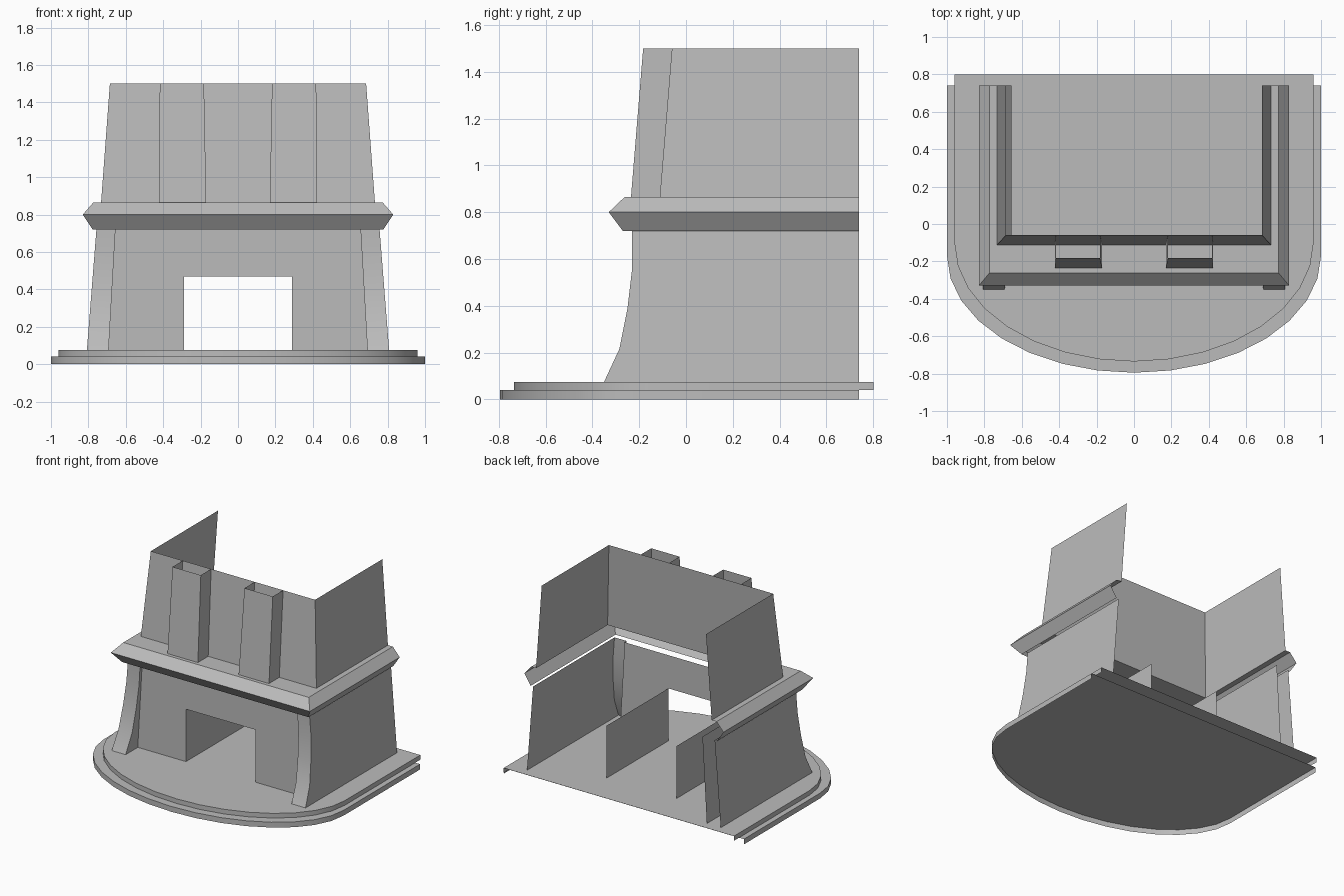
import bpy, bmesh, math

cube = bpy.data.objects.get("Cube")
if cube:
    bpy.data.objects.remove(cube, do_unlink=True)

stone = bpy.data.materials.new("grey_stone")
stone.use_nodes = True
GREY = (0.5, 0.5, 0.5, 1)
stone.diffuse_color = GREY
stone.node_tree.nodes["Principled BSDF"].inputs["Base Color"].default_value = GREY

BACK = 0.74       # rear edge of the walls
FLOOR = 0.075     # top of the hearth
WALL_TOP = 0.72   # underside of the mantel
SHELF = 0.865     # top of the mantel
TOP = 1.5


def finish(name, bm, smooth=False):
    mesh = bpy.data.meshes.new(name)
    bm.to_mesh(mesh)
    bm.free()
    mesh.materials.append(stone)
    obj = bpy.data.objects.new(name, mesh)
    bpy.context.collection.objects.link(obj)
    if smooth:
        bpy.ops.object.select_all(action='DESELECT')
        obj.select_set(True)
        bpy.context.view_layer.objects.active = obj
        bpy.ops.object.shade_smooth_by_angle(angle=math.radians(30))
    return obj


def loft(name, rows, smooth=False):
    """Open sheet running through equal-length rows of points."""
    bm = bmesh.new()
    grid = [[bm.verts.new(p) for p in row] for row in rows]
    for a, b in zip(grid, grid[1:]):
        for i in range(len(a) - 1):
            bm.faces.new((a[i], a[i + 1], b[i + 1], b[i]))
    return finish(name, bm, smooth)


def u_row(x, y, z):
    """Left rear, left front, right front, right rear corners."""
    return [(-x, BACK, z), (-x, y, z), (x, y, z), (x, BACK, z)]


def hearth_tier(name, half, back, centre, depth, low, high):
    """Rounded plate with a skirt, open below and behind."""
    outline = [(-half, back)]
    for i in range(17):
        a = math.pi + math.pi * i / 16
        outline.append((half * math.cos(a), centre + depth * math.sin(a)))
    outline.append((half, back))
    bm = bmesh.new()
    upper = [bm.verts.new((x, y, high)) for x, y in outline]
    lower = [bm.verts.new((x, y, low)) for x, y in outline]
    bm.faces.new(upper)
    for i in range(len(outline) - 1):
        bm.faces.new((lower[i], lower[i + 1], upper[i + 1], upper[i]))
    finish(name, bm, True)


# Hearth
hearth_tier("lower_hearth", 1.0, BACK, -0.17, 0.625, 0, 0.04)
hearth_tier("upper_hearth", 0.96, 0.8, -0.10, 0.635, 0.04, FLOOR)

# Lower walls with curved pilasters
PANEL_Y = -0.205
curve = [(-0.35, FLOOR), (-0.285, 0.215), (-0.25, 0.39), (-0.23, 0.56), (-0.23, WALL_TOP)]


def lean(z, bottom, top):
    return bottom + (top - bottom) * (z - FLOOR) / (WALL_TOP - FLOOR)


def inner_x(z):
    return lean(z, 0.692, 0.655)


for side, s in (("left", 1), ("right", -1)):
    rows = []
    for y, z in curve:
        xo, xi = s * lean(z, 0.808, 0.757), s * inner_x(z)
        rows.append([(xo, BACK, z), (xo, y, z), (xi, y, z), (xi, PANEL_Y, z)])
    loft(side + "_lower_wall", rows, True)

    # Panel beside the opening, and the firebox wall behind it
    loft(side + "_front_panel", [
        [(s * inner_x(z), PANEL_Y, z), (s * 0.29, PANEL_Y, z), (s * 0.29, 0.53, z)]
        for z in (FLOOR, 0.47)])

loft("right_inner_wall", [
    [(-inner_x(z), PANEL_Y, z), (-inner_x(z), BACK, z)] for z in (FLOOR, WALL_TOP)])

# Lintel in two bands
loft("lintel", [
    [(-inner_x(z), PANEL_Y, z), (inner_x(z), PANEL_Y, z)] for z in (0.47, 0.53, WALL_TOP)])

# Mantel shelf
loft("mantel", [u_row(0.777, -0.27, WALL_TOP), u_row(0.83, -0.33, 0.80),
                u_row(0.773, -0.262, SHELF), u_row(0.732, -0.112, SHELF)])

# Chimney breast
loft("chimney_breast", [u_row(0.732, -0.112, SHELF), u_row(0.685, -0.06, TOP)])

# Raised strips on the chimney
for side, s in (("left", 1), ("right", -1)):
    loft(side + "_chimney_strip", [
        [(s * a, wall, z), (s * a, front, z), (s * b, front, z), (s * b, wall, z)]
        for a, b, wall, front, z in ((0.17, 0.423, -0.112, -0.235, SHELF),
                                     (0.182, 0.418, -0.06, -0.183, TOP))])
